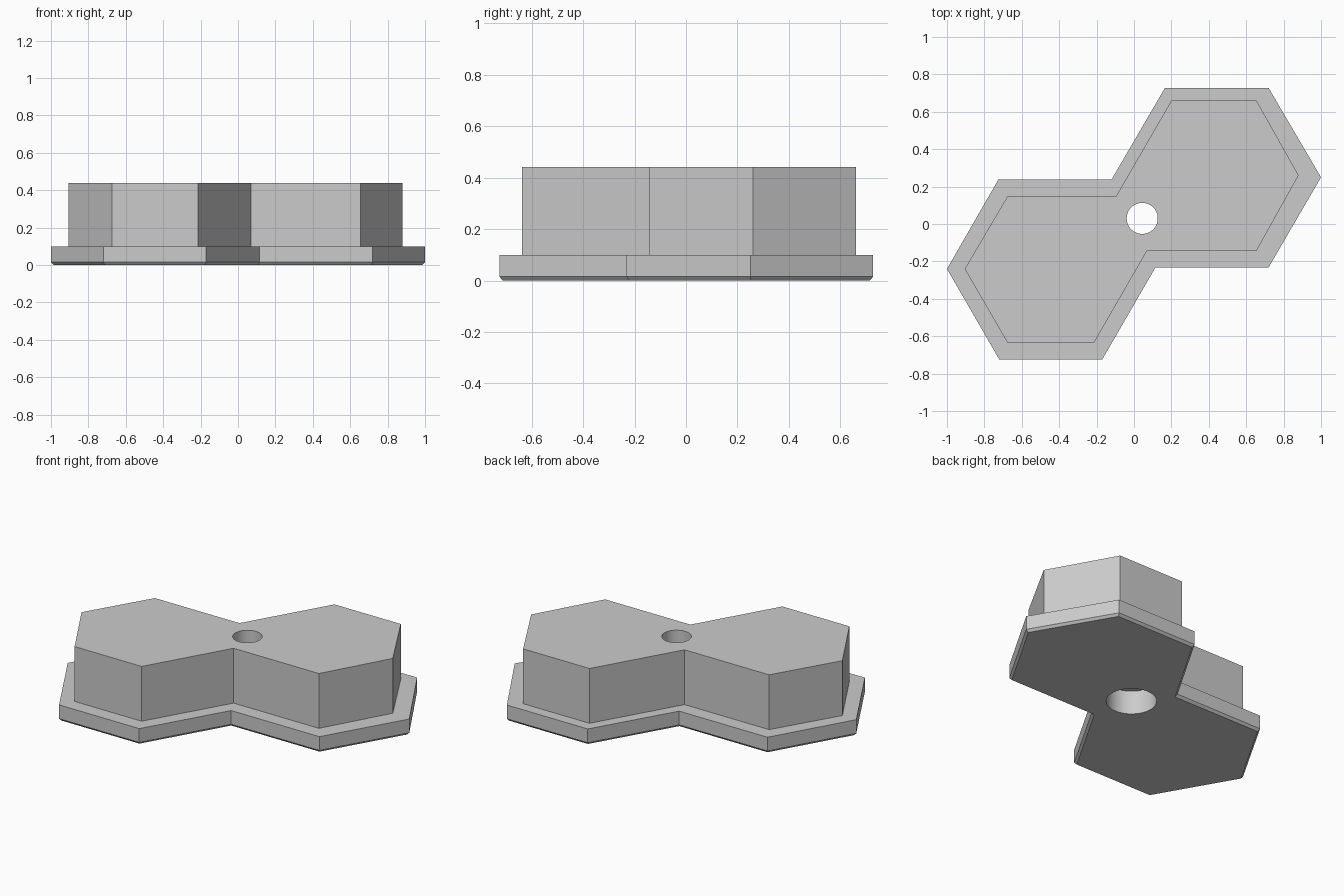
import bpy
import bmesh
from mathutils import Vector

old = bpy.data.objects.get("Cube")
if old:
    bpy.data.objects.remove(old, do_unlink=True)

# Single plain grey
grey = bpy.data.materials.new("light grey")
grey.use_nodes = True
grey.diffuse_color = (0.6, 0.6, 0.6, 1)
grey.node_tree.nodes["Principled BSDF"].inputs["Base Color"].default_value = grey.diffuse_color

# Double-hexagon outlines, counter-clockwise from the left corner
FLANGE = [(-1, -.24), (-.72, -.725), (-.17, -.725), (.115, -.232), (.72, -.232),
          (1, .25), (.72, .727), (.165, .727), (-.12, .238), (-.725, .238)]
BLOCK = [(-.905, -.24), (-.675, -.637), (-.215, -.637), (.07, -.143), (.655, -.143),
         (.88, .26), (.655, .66), (.2, .66), (-.095, .15), (-.675, .15)]


def inset(points, amount):
    """Move every edge of a closed outline inwards by the same amount."""
    pts = [Vector(p) for p in points]
    result = []
    for i, p in enumerate(pts):
        a = (p - pts[i - 1]).normalized()
        b = (pts((i + 1) % len(pts)) if callable(pts) else pts[(i + 1) % len(pts)]) - p
        b.normalize()
        na, nb = Vector((-a.y, a.x)), Vector((-b.y, b.x))
        result.append(p + (na + nb) * amount / (1 + na.dot(nb)))
    return result


def loft(name, sections):
    """Closed solid through outlines stacked at given heights."""
    bm = bmesh.new()
    rings = [[bm.verts.new((x, y, z)) for x, y in outline] for outline, z in sections]
    bm.faces.new(rings[0][::-1])
    bm.faces.new(rings[-1])
    for low, high in zip(rings, rings[1:]):
        for i in range(len(low)):
            j = (i + 1) % len(low)
            bm.faces.new((low[i], low[j], high[j], high[i]))
    mesh = bpy.data.meshes.new(name)
    bm.to_mesh(mesh)
    bm.free()
    obj = bpy.data.objects.new(name, mesh)
    mesh.materials.append(grey)
    bpy.context.collection.objects.link(obj)
    return obj


def drill(target, radius, bottom, top):
    """Cut a round vertical hole, then discard the cutter."""
    bpy.ops.mesh.primitive_cylinder_add(vertices=64, radius=radius, depth=top - bottom,
                                        location=(.044, .03, (top + bottom) / 2))
    cutter = bpy.context.object
    cutter.name = "hole_cutter"
    cutter.hide_render = True
    cutter.data.materials.append(grey)
    mod = target.modifiers.new("hole", "BOOLEAN")
    mod.operation = "DIFFERENCE"
    mod.solver = "EXACT"
    mod.object = cutter
    bpy.context.view_layer.objects.active = target
    bpy.ops.object.modifier_apply(modifier=mod.name)
    bpy.data.objects.remove(cutter, do_unlink=True)


# Flange with a chamfered underside, stepping in to the tall block
body = loft("double_hexagon_block", [(inset(FLANGE, .013), 0), (FLANGE, .015),
                                     (FLANGE, .1), (BLOCK, .1), (BLOCK, .44)])

# Through hole and wider counterbore from below
drill(body, .083, -.1, .6)
drill(body, .142, -.1, .147)

bpy.ops.object.select_all(action="DESELECT")
body.select_set(True)
bpy.context.view_layer.objects.active = body
bpy.ops.object.shade_smooth_by_angle(angle=.5)
